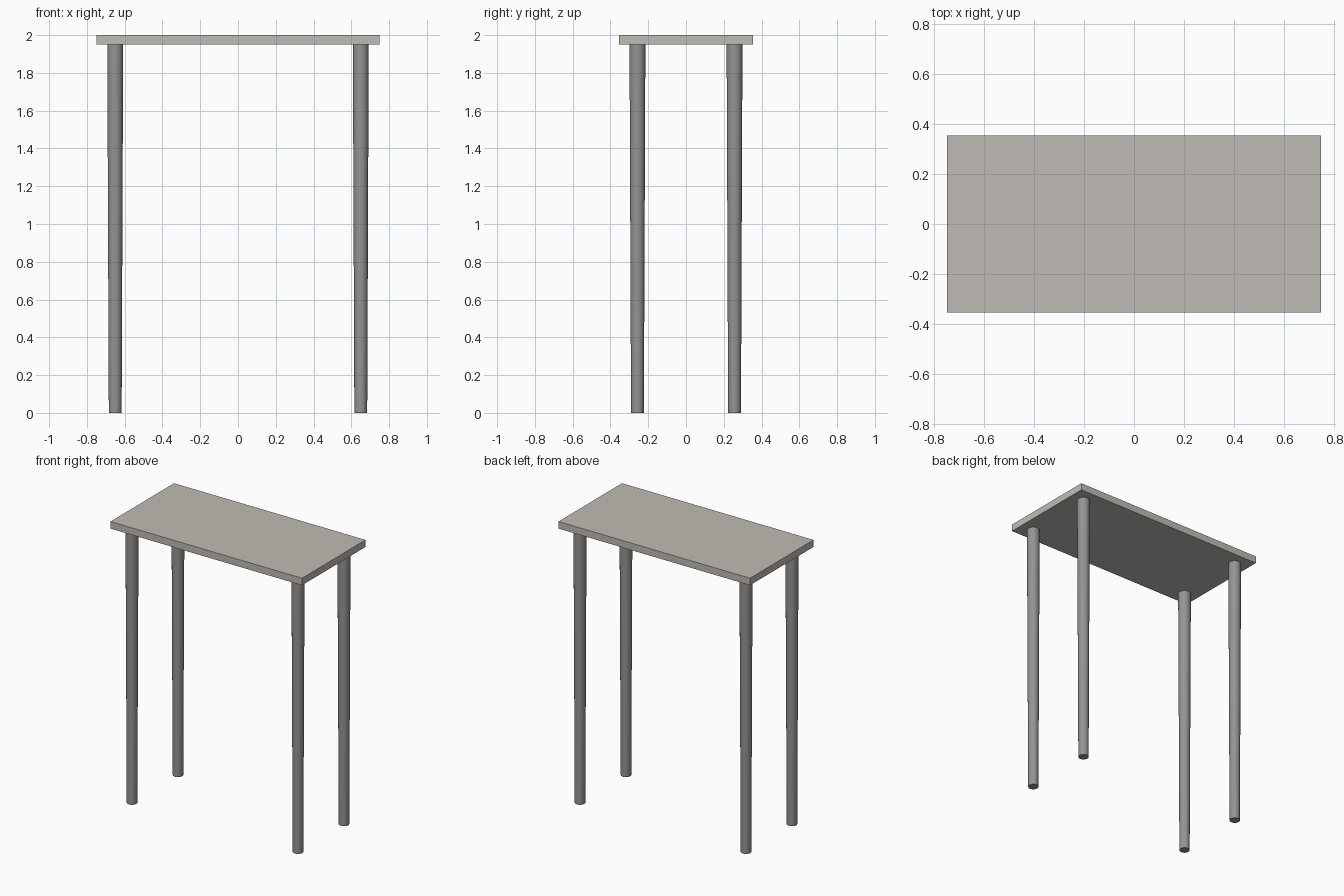
import bpy
import math

cube = bpy.data.objects.get("Cube")
if cube:
    bpy.data.objects.remove(cube, do_unlink=True)


def make_material(name, rgb, roughness):
    mat = bpy.data.materials.new(name)
    mat.use_nodes = True
    mat.diffuse_color = (*rgb, 1)
    bsdf = mat.node_tree.nodes["Principled BSDF"]
    bsdf.inputs["Base Color"].default_value = (*rgb, 1)
    bsdf.inputs["Roughness"].default_value = roughness
    return mat


top_grey = make_material("warm light grey", (0.53, 0.50, 0.46), 0.6)
leg_grey = make_material("mid grey", (0.30, 0.295, 0.285), 0.5)

HEIGHT, THICKNESS = 2.0, 0.05
WIDTH, DEPTH = 1.5, 0.71
LEG_X, LEG_Y = 0.65, 0.257
LEG_HEIGHT = HEIGHT - THICKNESS

# Tabletop slab
bpy.ops.mesh.primitive_cube_add(size=1, location=(0, 0, HEIGHT - THICKNESS / 2))
top = bpy.context.object
top.name = "tabletop"
top.scale = (WIDTH, DEPTH, THICKNESS)
bpy.ops.object.transform_apply(location=False, rotation=False, scale=True)
top.data.materials.append(top_grey)

# Four round legs, tapering slightly towards the floor
for y_name, sy in (("front", -1), ("back", 1)):
    for x_name, sx in (("right", -1), ("left", 1)):
        bpy.ops.mesh.primitive_cone_add(
            vertices=32, radius1=0.034, radius2=0.042, depth=LEG_HEIGHT,
            location=(sx * LEG_X, sy * LEG_Y, LEG_HEIGHT / 2))
        leg = bpy.context.object
        leg.name = f"{y_name}_{x_name}_leg"
        leg.data.materials.append(leg_grey)
        bpy.ops.object.shade_smooth_by_angle(angle=math.radians(40))
